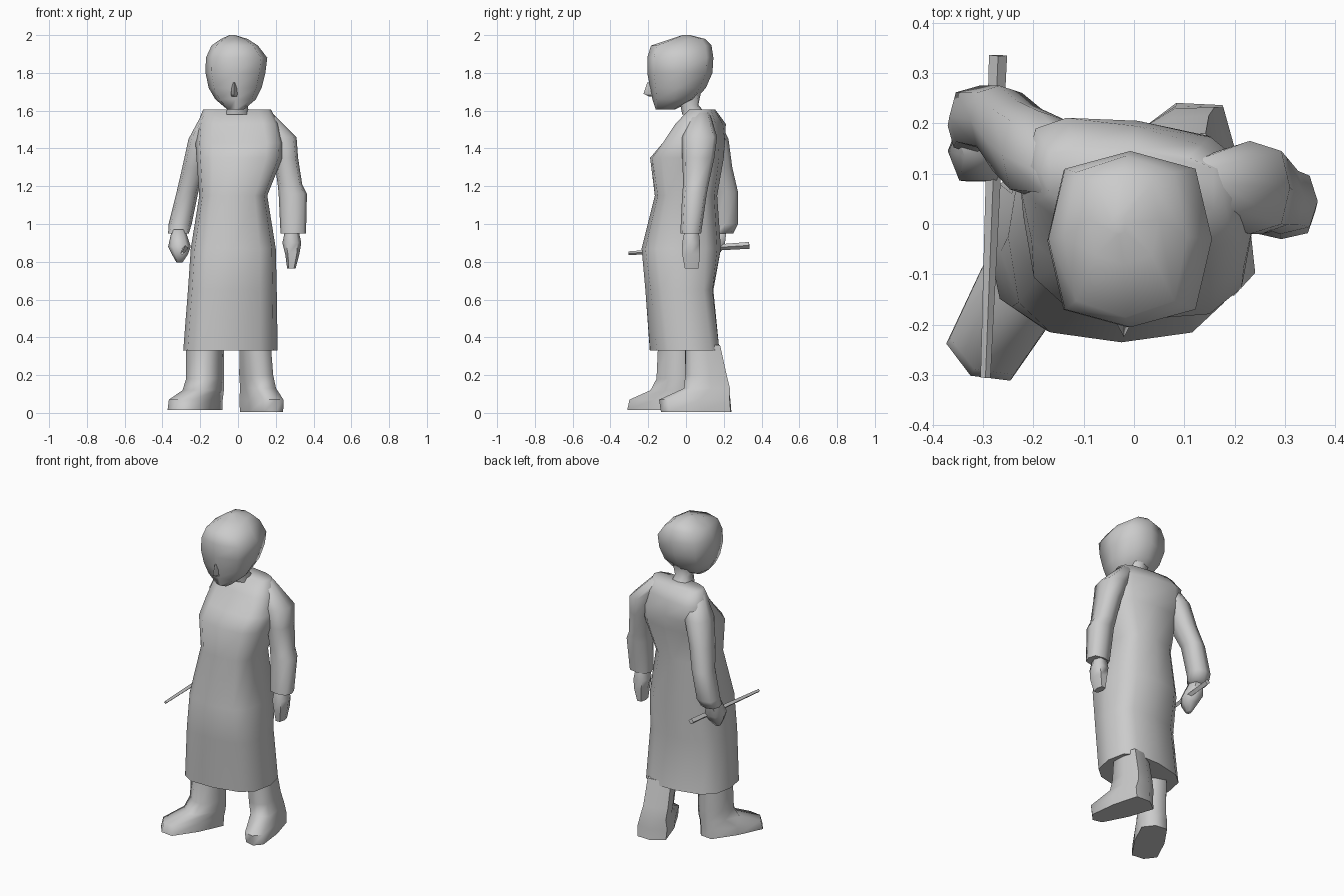
import bpy, bmesh, math
from mathutils import Matrix, Vector

cube = bpy.data.objects.get("Cube")
if cube:
    bpy.data.objects.remove(cube, do_unlink=True)

grey = bpy.data.materials.new("plain grey")
grey.use_nodes = True
colour = (0.6, 0.6, 0.6, 1)
grey.diffuse_color = colour
grey.node_tree.nodes["Principled BSDF"].inputs["Base Color"].default_value = colour


def finish(name, bm, angle):
    bmesh.ops.recalc_face_normals(bm, faces=bm.faces)
    mesh = bpy.data.meshes.new(name)
    bm.to_mesh(mesh)
    bm.free()
    mesh.materials.append(grey)
    ob = bpy.data.objects.new(name, mesh)
    bpy.context.collection.objects.link(ob)
    bpy.ops.object.select_all(action='DESELECT')
    ob.select_set(True)
    bpy.context.view_layer.objects.active = ob
    bpy.ops.object.shade_smooth_by_angle(angle=math.radians(angle))


def loft(name, rings, sides=8, power=0.7, place=(0, 0), turn=0, taper=0):
    """Skin rounded rings (z, x min, x max, y min, y max, optional skew)."""
    bm = bmesh.new()
    loops = []
    for z, x0, x1, y0, y1, *skew in rings:
        loop = []
        for i in range(sides):
            a = math.tau * i / sides
            c, s = math.cos(a), math.sin(a)
            dx = math.copysign(abs(c) ** power, c) * (x1 - x0) / 2
            dy = math.copysign(abs(s) ** power, s) * (y1 - y0) / 2
            dx *= 1 + taper * dy
            dy += dx * sum(skew)
            loop.append(bm.verts.new(((x0 + x1) / 2 + dx, (y0 + y1) / 2 + dy, z)))
        loops.append(loop)
    for low, high in zip(loops, loops[1:]):
        for i in range(sides):
            j = (i + 1) % sides
            bm.faces.new((low[i], low[j], high[j], high[i]))
    bm.faces.new(loops[0][::-1])
    bm.faces.new(loops[-1])
    bm.transform(Matrix.Translation((*place, 0))
                 @ Matrix.Rotation(math.radians(turn), 4, 'Z'))
    finish(name, bm, 70)


def rod(name, start, end, r0, r1, sides=4):
    """Tapered straight stick between two points."""
    start, end = Vector(start), Vector(end)
    way = end - start
    bm = bmesh.new()
    bmesh.ops.create_cone(bm, cap_ends=True, segments=sides, radius1=r0,
                          radius2=r1, depth=way.length)
    bm.transform(way.to_track_quat('Z', 'Y').to_matrix().to_4x4())
    bmesh.ops.translate(bm, verts=bm.verts, vec=(start + end) / 2)
    finish(name, bm, 30)


# Long robe, hem to shoulders: hem follows the stride, shoulders twist back
loft("robe", [
    (0.33, -.29, .21, -.19, .175, .12),
    (0.65, -.265, .205, -.215, .145, .08),
    (0.87, -.25, .20, -.235, .185),
    (1.15, -.205, .155, -.165, .165),
    (1.35, -.22, .235, -.19, .20, -.05),
    (1.43, -.225, .24, -.12, .205, -.12),
    (1.53, -.215, .215, -.04, .195, -.2),
    (1.605, -.185, .175, .02, .15, -.1)], sides=12, power=0.68)

# Neck, head and nose
loft("neck", [(1.58, -.07, .06, -.02, .11), (1.63, -.05, .05, -.03, .065),
              (1.70, -.07, .06, -.06, .08)])
loft("head", [
    (1.605, -.055, .03, -.16, -.06),
    (1.66, -.12, .095, -.178, .05),
    (1.72, -.155, .125, -.19, .105),
    (1.80, -.172, .145, -.205, .14),
    (1.88, -.17, .155, -.205, .145),
    (1.945, -.14, .105, -.185, .135),
    (1.98, -.09, .05, -.08, .10),
    (2.00, -.045, -.015, -.02, .02)], power=0.65)
loft("nose", [(1.675, -.035, -.005, -.195, -.16), (1.69, -.037, -.003, -.225, -.16),
              (1.75, -.03, -.01, -.205, -.16)], sides=4, power=1)

# Sleeves
loft("left_sleeve", [
    (0.95, .225, .36, -.03, .08),
    (1.16, .215, .365, -.02, .11),
    (1.21, .21, .34, -.015, .12),
    (1.35, .19, .318, -.02, .15),
    (1.46, .15, .31, -.02, .165),
    (1.59, .06, .18, .03, .125)])
loft("right_sleeve", [
    (0.95, -.37, -.26, .14, .25),
    (1.00, -.367, -.245, .15, .275),
    (1.17, -.325, -.21, .14, .275),
    (1.30, -.295, -.17, .09, .245),
    (1.45, -.262, -.12, .05, .225),
    (1.575, -.195, -.06, .05, .16)])

# Hands
loft("left_hand", [
    (0.765, .26, .305, -.01, .07), (0.84, .25, .325, -.025, .08),
    (0.90, .235, .335, -.025, .08), (0.97, .25, .32, -.01, .07)], sides=6)
loft("right_hand", [
    (0.795, -.325, -.295, .10, .14), (0.84, -.35, -.265, .08, .18),
    (0.88, -.37, -.25, .08, .21), (0.97, -.35, -.28, .13, .22)], sides=6)

# Legs with boots, toes turned out
loft("left_leg", [
    (0.005, -.085, .08, -.19, .20),
    (0.07, -.09, .08, -.20, .195),
    (0.13, -.09, .07, -.06, .19),
    (0.20, -.10, .055, -.05, .175),
    (0.36, -.11, .04, -.045, .14)],
    place=(.145, .05), turn=17, power=0.5, taper=1.5)
loft("right_leg", [
    (0.015, -.09, .085, -.205, .185),
    (0.07, -.09, .085, -.19, .185),
    (0.12, -.08, .085, -.05, .185),
    (0.18, -.08, .085, -.01, .185),
    (0.36, -.085, .085, .0, .185)],
    place=(-.22, -.125), turn=-30, power=0.5)

# Thin stick held in the right hand
rod("stick", (-.295, -.305, .845), (-.27, .335, .887), .010, .018)
